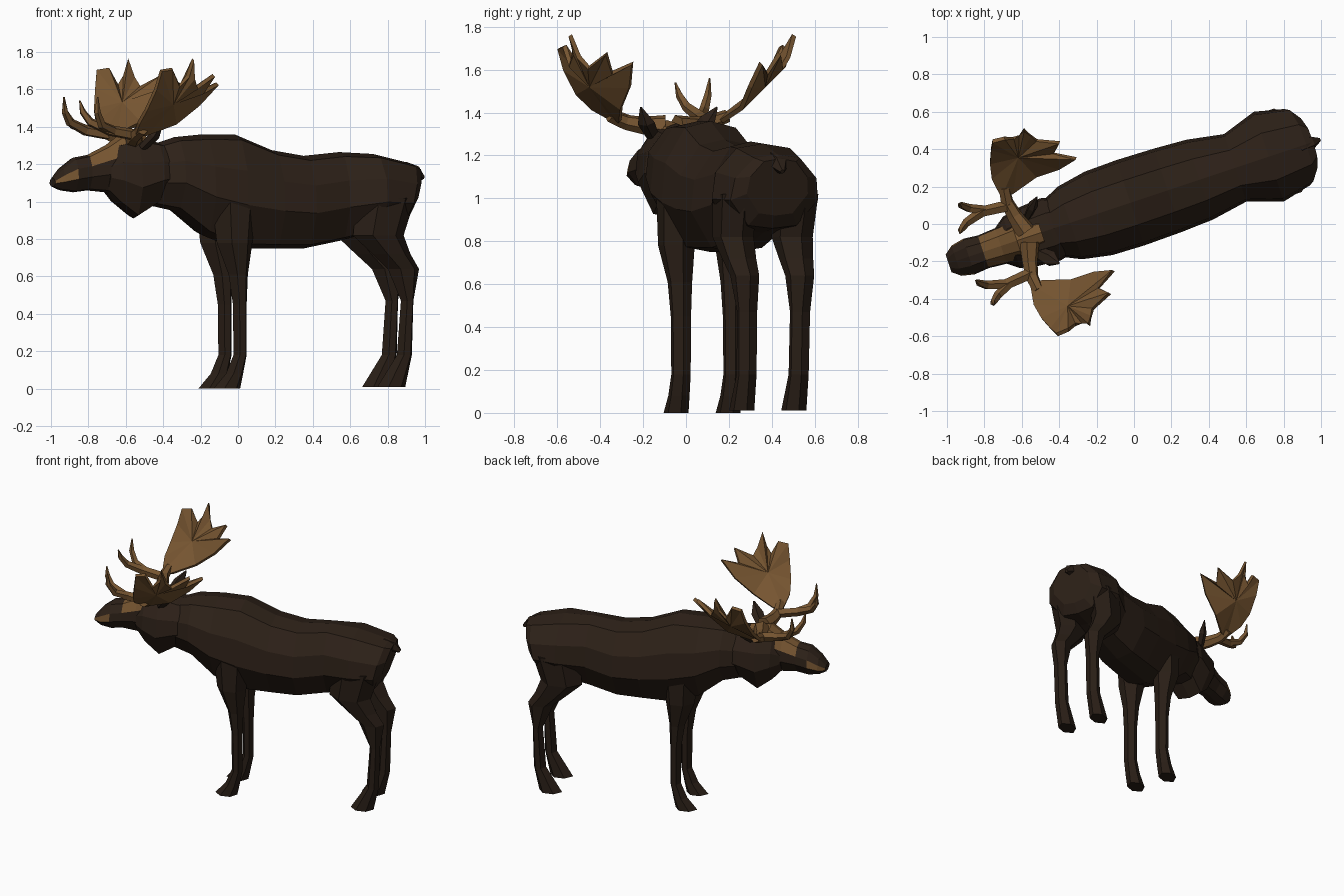
import bpy, bmesh, math
from mathutils import Vector, Matrix

if "Cube" in bpy.data.objects:
    bpy.data.objects.remove(bpy.data.objects["Cube"])

# Body axis is turned about z; parts are modelled along local u (nose - / tail +), v (sideways), z
PLACE = Matrix.Translation((0, 0.12, 0)) @ Matrix.Rotation(math.radians(18.43), 4, 'Z')


def material(name, rgb):
    m = bpy.data.materials.new(name)
    m.diffuse_color = (*rgb, 1)
    m.use_nodes = True
    m.node_tree.nodes["Principled BSDF"].inputs["Base Color"].default_value = m.diffuse_color
    return m


FUR = material("dark_fur", (0.026, 0.015, 0.009))
LEG = material("leg_fur", (0.022, 0.013, 0.008))
TAN = material("tan_horn", (0.18, 0.09, 0.03))


def finish(name, bm, mats):
    bmesh.ops.recalc_face_normals(bm, faces=bm.faces)
    bm.transform(PLACE)
    me = bpy.data.meshes.new(name)
    bm.to_mesh(me)
    bm.free()
    for m in mats:
        me.materials.append(m)
    ob = bpy.data.objects.new(name, me)
    bpy.context.collection.objects.link(ob)
    return ob


def loft(name, rings, mats, paint=None):
    """Skin closed rings of points; paint(segment, side) gives a material slot."""
    bm = bmesh.new()
    vs = [[bm.verts.new(p) for p in r] for r in rings]
    n = len(vs[0])
    for k in range(len(vs) - 1):
        for i in range(n):
            j = (i + 1) % n
            f = bm.faces.new((vs[k][i], vs[k][j], vs[k + 1][j], vs[k + 1][i]))
            if paint:
                f.material_index = paint(k, i)
    bm.faces.new(vs[0])
    bm.faces.new(vs[-1])
    return finish(name, bm, mats)


HALF = [(0, 1), (.52, .95), (.93, .68), (1, .38), (.55, .04), (0, 0)]
SECTION = HALF + [(-a, t) for a, t in HALF[-2:0:-1]]


def section(u, zb, zt, w, shear=0.0):
    return [(u + shear * (t - .5), a * w, zb + t * (zt - zb)) for a, t in SECTION]


def tube(name, pts, radii, mat, sides=5, flat=1.0):
    pts = [Vector(p) for p in pts]
    rings, n = [], None
    for i, p in enumerate(pts):
        d = (pts[min(i + 1, len(pts) - 1)] - pts[max(i - 1, 0)]).normalized()
        n = d.orthogonal() if n is None else n
        n = (n - d * n.dot(d)).normalized()
        b = d.cross(n)
        rings.append([p + radii[i] * (n * math.cos(a) + b * math.sin(a) * flat)
                      for a in (2 * math.pi * k / sides for k in range(sides))])
    return loft(name, rings, [mat])


# Torso with shoulder hump and haunches
loft("torso", [section(*r) for r in [
    (-.50, .98, 1.30, .14), (-.36, .95, 1.345, .205), (-.20, .82, 1.36, .235),
    (-.02, .75, 1.36, .24), (.19, .75, 1.275, .235), (.37, .75, 1.245, .225),
    (.57, .79, 1.265, .19), (.76, .84, 1.255, .253), (.93, .86, 1.205, .215, .08),
    (.975, .92, 1.185, .15, .07)]], [FUR])

# Tail
tube("tail", [(.93, 0, 1.17), (1.0, 0, 1.155), (1.045, 0, 1.125)], [.05, .04, .012], FUR)

# Head: tan forehead stripe and nose patches
HEAD = [(-1.045, 1.08, 1.125, .05), (-1.0, 1.06, 1.18, .085), (-.93, 1.05, 1.235, .1),
        (-.85, 1.06, 1.25, .092), (-.75, 1.05, 1.30, .10), (-.66, 1.0, 1.365, .11),
        (-.52, 1.0, 1.35, .09)]


def head_paint(seg, side):
    if seg >= 3 and side in (0, 1, 8, 9):
        return 1
    if seg < 2 and side in (2, 7):
        return 1
    return 0


loft("head", [section(*r) for r in HEAD], [FUR, TAN], head_paint)

# Cheek ruff and dewlap
loft("neck_ruff", [section(*r) for r in [
    (-.75, 1.06, 1.24, .10), (-.69, .99, 1.315, .145), (-.59, .91, 1.345, .165),
    (-.47, .99, 1.32, .175), (-.38, 1.02, 1.30, .15)]], [FUR])

# Legs: (z, front u, back u, v centre, half width)
FRONT_LEG = [(0, -.185, -.035, .128, .05), (.08, -.115, -.018, .128, .045),
             (.18, -.072, .002, .128, .042), (.45, -.075, .002, .128, .044),
             (.61, -.10, .008, .13, .052), (.78, -.17, .03, .14, .075), (1.02, -.2, .06, .14, .08)]
HIND_LEG = [(.01, .743, .90, .128, .05), (.18, .853, .937, .128, .043),
            (.47, .875, .945, .13, .044), (.64, .80, .975, .135, .058),
            (.72, .71, .925, .14, .068), (.82, .60, .885, .145, .08), (1.02, .62, .95, .15, .085)]
HEX = [(0, 0), (.3, 1), (.75, 1), (1, 0), (.75, -1), (.3, -1)]

for part, prof, off in (("front_leg", FRONT_LEG, -.012), ("hind_leg", HIND_LEG, 0)):
    for s, tag in ((1, "left"), (-1, "right")):
        loft(f"{part}_{tag}", [[(u0 + a * (u1 - u0), s * v + off + b * w, z) for a, b in HEX]
                               for z, u0, u1, v, w in prof], [LEG])

# Antler palm outline, starting at the stem and going round the tips
PALM = [(-.665, .25, 1.36), (-.68, .36, 1.42), (-.665, .44, 1.49), (-.635, .51, 1.60),
        (-.615, .545, 1.70), (-.55, .54, 1.71), (-.505, .525, 1.62), (-.46, .53, 1.67),
        (-.436, .55, 1.76), (-.415, .515, 1.66), (-.39, .475, 1.61), (-.278, .425, 1.675),
        (-.325, .38, 1.585), (-.221, .316, 1.63), (-.32, .295, 1.52), (-.45, .295, 1.42),
        (-.60, .25, 1.36)]

for s, tag in ((1, "left"), (-1, "right")):
    def side(pts):
        return [(u, s * v, z) for u, v, z in pts]

    bm = bmesh.new()
    rim = [bm.verts.new(p) for p in side(PALM)]
    mid = bm.verts.new((-.51, s * .425, 1.525))
    for i in range(len(rim)):
        bm.faces.new((mid, rim[i], rim[(i + 1) % len(rim)]))
    palm = finish(f"antler_palm_{tag}", bm, [TAN])
    mod = palm.modifiers.new("thickness", 'SOLIDIFY')
    mod.thickness = .022
    mod.offset = 0

    tube(f"antler_stem_{tag}", side([(-.60, .03, 1.335), (-.63, .13, 1.34), (-.645, .21, 1.355),
                                     (-.635, .29, 1.385)]), [.055, .042, .036, .03], TAN, 6)
    tube(f"brow_tine_{tag}", side([(-.64, .19, 1.355), (-.79, .205, 1.38), (-.89, .175, 1.425),
                                   (-.925, .15, 1.48), (-.936, .133, 1.54)]),
         [.032, .03, .024, .018, .004], TAN)
    tube(f"side_tine_{tag}", side([(-.76, .2, 1.375), (-.85, .245, 1.41), (-.885, .275, 1.48),
                                   (-.886, .285, 1.56)]), [.028, .024, .018, .004], TAN)
    # Ear
    tube(f"ear_{tag}", side([(-.57, .10, 1.29), (-.52, .15, 1.355), (-.484, .187, 1.425)]),
         [.035, .045, .005], FUR, 5, .6)
